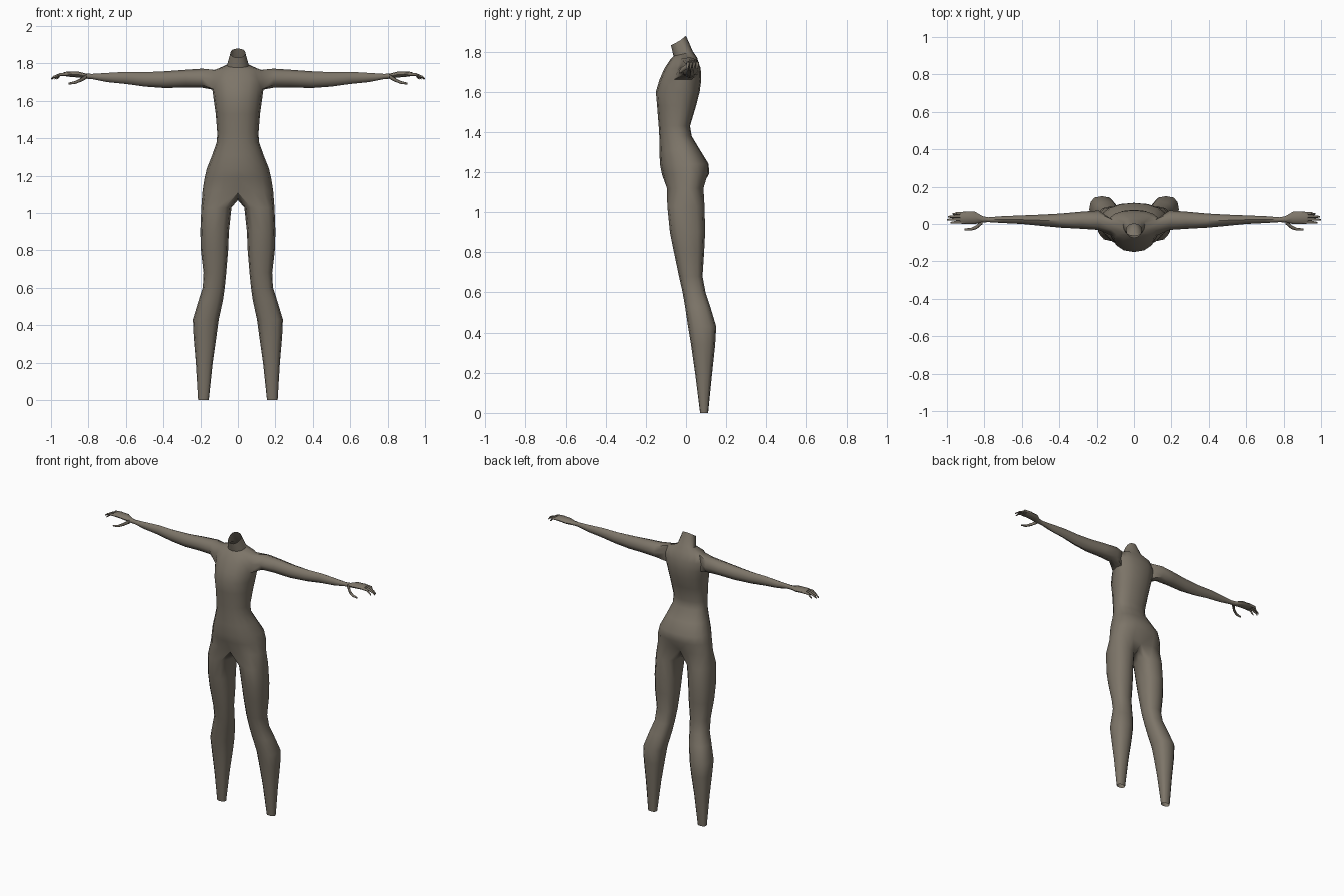
import bpy, bmesh
from math import sin, cos, pi, radians, copysign

cube = bpy.data.objects.get("Cube")
if cube:
    bpy.data.objects.remove(cube, do_unlink=True)

mat = bpy.data.materials.new("taupe")
mat.use_nodes = True
COLOUR = (0.205, 0.178, 0.14, 1)
mat.diffuse_color = COLOUR
mat.node_tree.nodes["Principled BSDF"].inputs["Base Color"].default_value = COLOUR


def power(v, p):
    return copysign(abs(v) ** p, v)


def finish(bm, name):
    """Turn one half into a smooth mirrored object."""
    bmesh.ops.recalc_face_normals(bm, faces=bm.faces)
    mesh = bpy.data.meshes.new(name)
    bm.to_mesh(mesh)
    bm.free()
    mesh.materials.append(mat)
    ob = bpy.data.objects.new(name, mesh)
    bpy.context.collection.objects.link(ob)
    mod = ob.modifiers.new("Mirror", 'MIRROR')
    mod.use_clip = True
    bpy.ops.object.select_all(action='DESELECT')
    ob.select_set(True)
    bpy.context.view_layer.objects.active = ob
    bpy.ops.object.shade_smooth_by_angle(angle=radians(50))
    return ob


def bridge(bm, a, b):
    """Join two closed rings with quads."""
    n = len(a)
    for i in range(n):
        j = (i + 1) % n
        bm.faces.new((a[i], a[j], b[j], b[i]))


def arm_ring(bm, x, zb, zt, yf, yb):
    """Eight-sided ring across x, starting at its top front corner."""
    ring = []
    for k in range(8):
        a = radians(135 - 45 * k)
        ring.append(bm.verts.new((x, (yf + yb) / 2 + (yb - yf) / 2 * cos(a),
                                  (zb + zt) / 2 + (zt - zb) / 2 * sin(a))))
    return ring


# Torso half rings: height, half width, front y, back y, rise from front to back
TORSO = [
    (1.855, .040, -.075, .000, .048),
    (1.79, .058, -.062, .033, .025),
    (1.765, .125, -.078, .055, .01),
    (1.715, .142, -.108, .073, 0),
    (1.66, .136, -.132, .076, 0),
    (1.60, .128, -.150, .068, 0),
    (1.53, .118, -.144, .050, 0),
    (1.43, .110, -.136, .020, 0),
    (1.38, .112, -.133, .028, 0),
    (1.31, .137, -.132, .070, 0),
    (1.24, .165, -.130, .113, 0),
    (1.19, .177, -.120, .114, 0),
    (1.12, .188, -.103, .092, 0),
]
# Leg rings: height, inner x, outer x, front y, back y
LEG = [
    (1.03, .034, .195, -.093, .092),
    (.90, .048, .200, -.080, .095),
    (.80, .052, .197, -.060, .090),
    (.68, .062, .183, -.035, .082),
    (.60, .070, .187, -.017, .097),
    (.53, .080, .210, -.005, .120),
    (.43, .102, .240, .010, .150),
    (.34, .114, .236, .025, .145),
    (.20, .134, .224, .045, .130),
    (.00, .155, .212, .070, .110),
]
# Arm and palm rings: x, bottom z, top z, front y, back y
ARM = [
    (.19, 1.670, 1.772, -.032, .072),
    (.28, 1.672, 1.766, -.026, .066),
    (.39, 1.668, 1.758, -.020, .056),
    (.50, 1.676, 1.753, -.010, .050),
    (.60, 1.690, 1.755, .000, .046),
    (.70, 1.700, 1.749, .005, .042),
    (.78, 1.716, 1.744, .010, .036),
    (.81, 1.718, 1.745, .008, .042),
    (.85, 1.724, 1.755, .000, .066),
    (.91, 1.729, 1.757, .000, .066),
    (.93, 1.733, 1.753, .004, .062),
]

bm = bmesh.new()

# Torso, with a gap left at the side for the arm
torso = []
for z, w, yf, yb, rise in TORSO:
    ring = []
    mid = yf + (yb - yf) * .6
    for i in range(9):
        a = pi * i / 8
        c = power(cos(a), .9)
        y = mid - c * ((mid - yf) if c > 0 else (yb - mid))
        x = 0 if i in (0, 8) else w * power(sin(a), .9)
        ring.append(bm.verts.new((x, y, z - c * rise / 2)))
    torso.append(ring)
TOP = 2
for r in range(len(torso) - 1):
    for i in range(8):
        if r in (TOP, TOP + 1) and i in (3, 4):
            continue
        a, b = torso[r], torso[r + 1]
        bm.faces.new((a[i], a[i + 1], b[i + 1], b[i]))

# Arm, grown from the gap and closed at the knuckles
t, m, b = torso[TOP:TOP + 3]
last = [t[3], t[4], t[5], m[5], b[5], b[4], b[3], m[3]]
bm.verts.remove(m[4])
for row in ARM:
    ring = arm_ring(bm, *row)
    bridge(bm, last, ring)
    last = ring
bm.faces.new(last)

# Crotch points complete the torso's last half ring, which becomes the leg
hip = torso[-1]
hip[0].co.y, hip[0].co.z = -.085, 1.11
hip[8].co.y, hip[8].co.z = .070, 1.115
crotch = [bm.verts.new((0, y, z)) for y, z in ((.045, 1.08), (0, 1.07), (-.045, 1.08))]
last = hip + crotch
for z, xi, xo, yf, yb in LEG:
    ring = []
    for i in range(12):
        a = radians((i - 4) * 30)
        ring.append(bm.verts.new(((xi + xo) / 2 + (xo - xi) / 2 * power(cos(a), .8),
                                  (yf + yb) / 2 + (yb - yf) / 2 * power(sin(a), .8), z)))
    bridge(bm, last, ring)
    last = ring
finish(bm, "body")


def digit(bm, path, r):
    """Tapered tube through a short path, closed at its tip."""
    last = None
    for k, (x, y, z) in enumerate(path):
        s = r * (1 - .2 * k)
        ring = arm_ring(bm, x, z - s, z + s, y - s, y + s)
        if last:
            bridge(bm, last, ring)
        last = ring
    bm.faces.new(last)


# Fingers and thumbs
bm = bmesh.new()
for k, tip in enumerate((.98, 1.0, .995, .97)):
    y = .010 + .0155 * k
    digit(bm, [(.90, y, 1.743), (.95, y, 1.741), (tip - .012, y - .002, 1.727),
               (tip, y - .003, 1.717)], .0095)
finish(bm, "fingers")
bm = bmesh.new()
digit(bm, [(.81, .012, 1.730), (.84, -.016, 1.712), (.87, -.028, 1.698),
           (.905, -.030, 1.692)], .013)
finish(bm, "thumbs")
